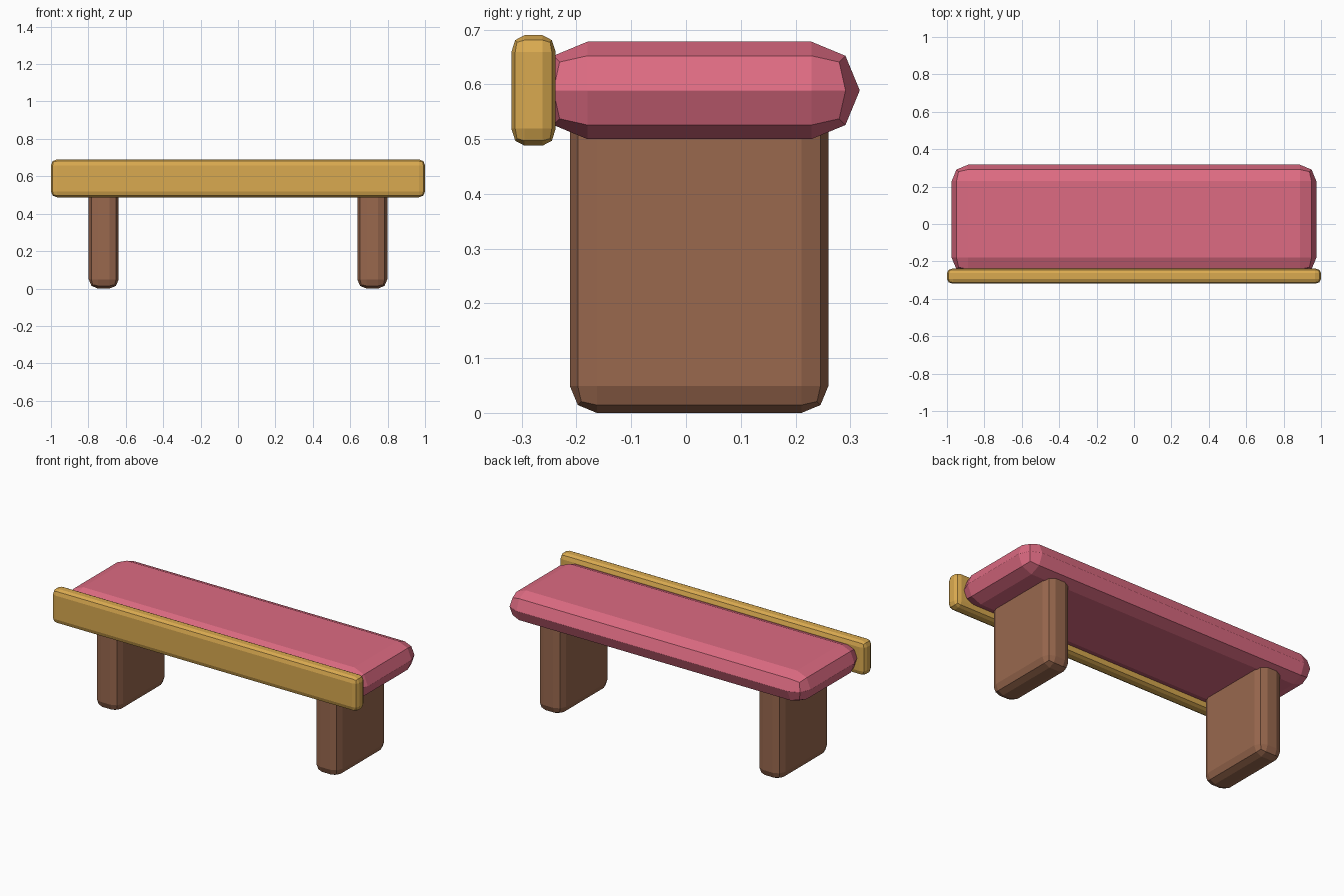
import bpy

if "Cube" in bpy.data.objects:
    bpy.data.objects.remove(bpy.data.objects["Cube"])


def material(name, color):
    m = bpy.data.materials.new(name)
    m.diffuse_color = (*color, 1)
    m.use_nodes = True
    m.node_tree.nodes["Principled BSDF"].inputs["Base Color"].default_value = m.diffuse_color
    return m


PINK = material("pink", (0.723, 0.147, 0.223))
GOLD = material("golden wood", (0.701, 0.402, 0.080))
BROWN = material("brown wood", (0.319, 0.138, 0.076))


def rounded_box(name, low, high, bevel, mat, stretch_y=1.0):
    """Box between two corners with two-step bevelled edges.
    stretch_y squeezes the bevel along y while keeping the overall size."""
    size = [h - l for l, h in zip(low, high)]
    size[1] /= stretch_y
    bpy.ops.mesh.primitive_cube_add(size=1)
    ob = bpy.context.object
    ob.name = name
    ob.scale = size
    bpy.ops.object.transform_apply(location=False, rotation=False, scale=True)
    mod = ob.modifiers.new("bevel", 'BEVEL')
    mod.width = bevel
    mod.segments = 2
    mod.limit_method = 'NONE'
    bpy.ops.object.modifier_apply(modifier=mod.name)
    ob.scale = (1, stretch_y, 1)
    ob.location = [(l + h) / 2 for l, h in zip(low, high)]
    bpy.ops.object.transform_apply(location=True, rotation=False, scale=True)
    ob.data.materials.append(mat)
    return ob


# Padded seat
rounded_box("seat_cushion", (-0.975, -0.268, 0.5), (0.975, 0.317, 0.678), 0.088, PINK)

# Wooden board along the front edge
rounded_box("front_board", (-1, -0.319, 0.488), (1, -0.238, 0.69), 0.031, GOLD, 0.78)

# Slab legs, mirrored left and right
for side, name in ((-1, "left_leg"), (1, "right_leg")):
    x0, x1 = sorted((side * 0.638, side * 0.798))
    rounded_box(name, (x0, -0.212, 0), (x1, 0.26, 0.58), 0.049, BROWN)
